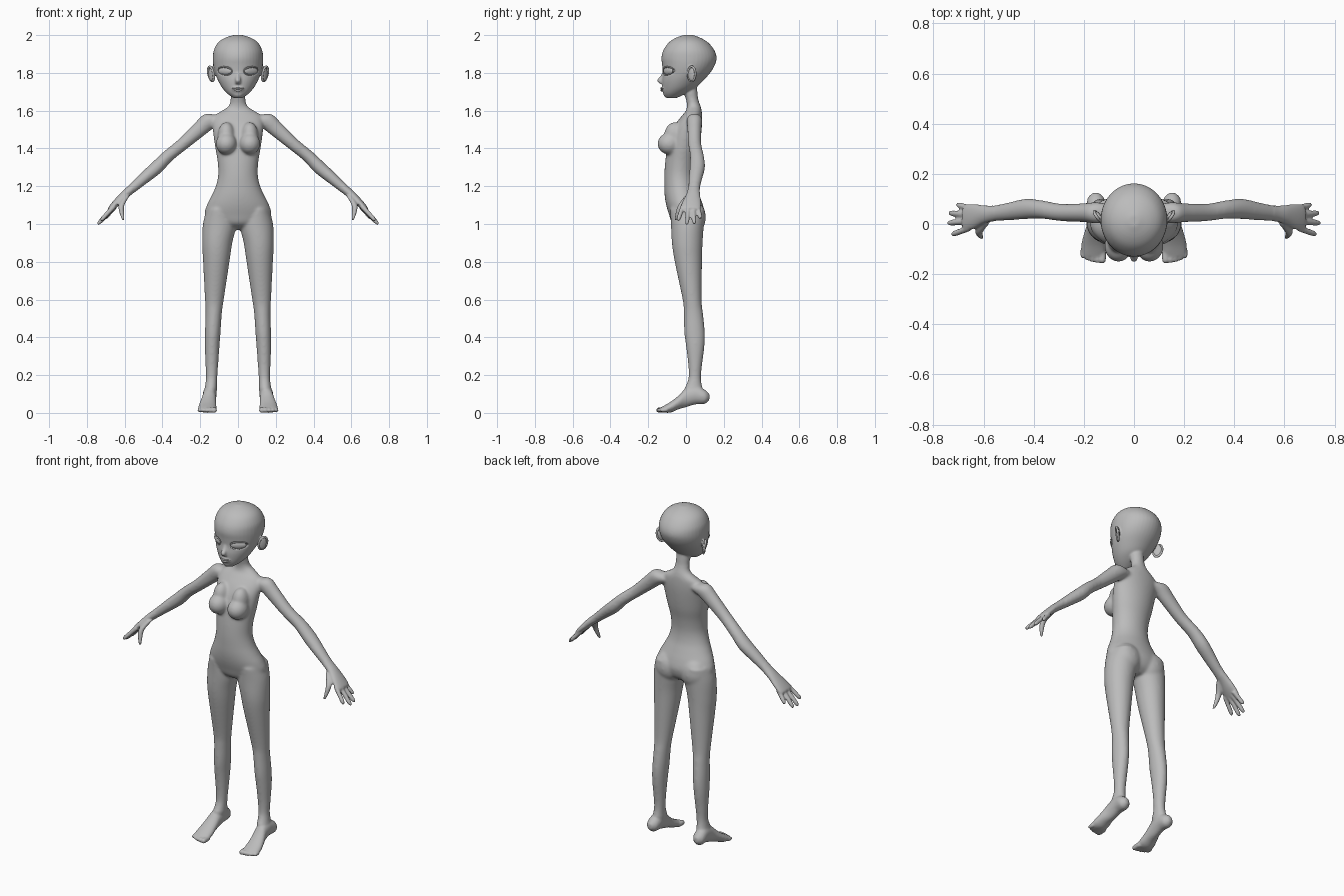
import bpy, bmesh, math
from mathutils import Vector, Matrix
from mathutils.bvhtree import BVHTree

cube = bpy.data.objects.get("Cube")
if cube:
    bpy.data.objects.remove(cube, do_unlink=True)

grey = bpy.data.materials.new("plain_grey")
grey.use_nodes = True
GREY = (0.5, 0.5, 0.5, 1)
grey.diffuse_color = GREY
for n in grey.node_tree.nodes:
    if n.type == 'BSDF_PRINCIPLED':
        n.inputs["Base Color"].default_value = GREY

X, Y, Z = Vector((1, 0, 0)), Vector((0, 1, 0)), Vector((0, 0, 1))
ARM_UP = Vector((0.68, 0, 0.73))


def smooth_sections(secs, steps=4):
    """Catmull-Rom interpolation of section tuples."""
    out = []
    for i in range(len(secs) - 1):
        p0, p1 = secs[max(i - 1, 0)], secs[i]
        p2, p3 = secs[i + 1], secs[min(i + 2, len(secs) - 1)]
        for k in range(steps):
            t = k / steps
            out.append([b + 0.5 * t * (c - a + t * (2*a - 5*b + 4*c - d + t * (3*(b - c) + d - a)))
                        for a, b, c, d in zip(p0, p1, p2, p3)])
    return out + [list(secs[-1])]


def loft(bm, secs, u, v, sides=28):
    """Closed skin over ellipses (x, y, z, radius along u, radius along v)."""
    rings = []
    for x, y, z, a, b in smooth_sections(secs):
        rings.append([bm.verts.new(Vector((x, y, z)) + u * a * math.cos(w) + v * b * math.sin(w))
                      for w in (2 * math.pi * k / sides for k in range(sides))])
    for r, s in zip(rings, rings[1:]):
        for k in range(sides):
            j = (k + 1) % sides
            bm.faces.new((r[k], r[j], s[j], s[k]))
    bm.faces.new(rings[0])
    bm.faces.new(rings[-1])


def blob(bm, centre, radii, turn=0.0):
    m = Matrix.Translation(centre) @ Matrix.Rotation(turn, 4, 'Z') @ Matrix.Diagonal((*radii, 1))
    bmesh.ops.create_uvsphere(bm, u_segments=28, v_segments=16, radius=1, matrix=m)


def make_object(name, bm):
    bmesh.ops.recalc_face_normals(bm, faces=bm.faces)
    me = bpy.data.meshes.new(name)
    bm.to_mesh(me)
    bm.free()
    ob = bpy.data.objects.new(name, me)
    bpy.context.collection.objects.link(ob)
    me.materials.append(grey)
    me.shade_smooth()
    return ob


def apply_modifier(ob, mod):
    bpy.context.view_layer.objects.active = ob
    bpy.ops.object.modifier_apply(modifier=mod.name)


bm = bmesh.new()

# Left leg: z, inner x, outer x, front y, back y
leg = [(1.08, .04, .165, -.085, .1), (1.0, .01, .186, -.08, .095), (.9, .03, .19, -.075, .088),
       (.8, .045, .185, -.06, .085), (.6, .075, .175, -.018, .083), (.53, .085, .172, -.012, .09),
       (.43, .092, .175, -.01, .1), (.35, .098, .176, 0, .098), (.25, .105, .172, .012, .085),
       (.18, .11, .17, .012, .08), (.12, .112, .178, -.01, .09), (.08, .118, .18, 0, .1)]
loft(bm, [((i + o) / 2, (f + b) / 2, z, (o - i) / 2, (b - f) / 2) for z, i, o, f, b in leg], X, Y)

# Left foot with raised heel, and toes
loft(bm, [(.152, .124, .085, .012, .015), (.152, .1, .085, .034, .037), (.15, .05, .095, .036, .05),
          (.152, 0, .08, .036, .05), (.158, -.04, .055, .042, .036), (.162, -.08, .031, .048, .029),
          (.163, -.115, .02, .047, .019), (.163, -.13, .017, .04, .014)], X, Z)
for k in range(5):
    x, r, tip = .126 + .0195 * k, .0145 - .001 * k, -.156 + .0012 * k * k
    loft(bm, [(x, -.1, .016, r, r), (x, tip + .012, .015, r, r),
              (x, tip, .014, r * .6, r * .6)], X, Z, 12)

# Left arm and palm: sections across the arm direction
arm = [(.09, .045, 1.555, .03, .03), (.145, .045, 1.55, .042, .045), (.2, .045, 1.505, .038, .042),
       (.29, .046, 1.425, .035, .034), (.37, .058, 1.36, .037, .033), (.43, .06, 1.3, .041, .036),
       (.5, .05, 1.24, .036, .031), (.56, .042, 1.188, .032, .025), (.6, .038, 1.155, .037, .022),
       (.64, .03, 1.115, .05, .02), (.67, .025, 1.085, .053, .016), (.68, .025, 1.075, .045, .012)]
loft(bm, arm, Y, ARM_UP)

# Left fingers and thumb: base and tip
for base, tip in [((.655, -.016, 1.095), (.727, -.042, 1.018)), ((.66, .011, 1.09), (.743, .004, .998)),
                  ((.66, .037, 1.088), (.738, .044, 1.002)), ((.65, .062, 1.093), (.707, .077, 1.028))]:
    b, t = Vector(base), Vector(tip)
    loft(bm, [(*b.lerp(t, f), r, r) for f, r in ((0, .013), (.5, .0125), (.85, .0115), (1, .006))], Y, ARM_UP, 14)
loft(bm, [(.59, .015, 1.15, .02, .018), (.617, -.025, 1.1, .017, .016),
          (.615, -.043, 1.055, .0125, .012), (.606, -.055, 1.02, .007, .007)], Y, X, 14)

# Left chest, hip and ear volumes
blob(bm, (.062, -.088, 1.425), (.056, .063, .058))
blob(bm, (.062, -.06, 1.47), (.045, .055, .07))
blob(bm, (.082, .045, 1.035), (.08, .06, .085))
blob(bm, (.14, .03, 1.795), (.01, .026, .041), math.radians(-35))

# Mirror everything so far to the right
geom = bm.verts[:] + bm.edges[:] + bm.faces[:]
copy = bmesh.ops.duplicate(bm, geom=geom)["geom"]
bmesh.ops.scale(bm, vec=(-1, 1, 1), verts=[e for e in copy if isinstance(e, bmesh.types.BMVert)])

# Torso with neck, then head: z, front y, back y, half width
torso = [(.97, -.02, .05, .05), (1.0, -.07, .085, .13), (1.05, -.09, .1, .175), (1.1, -.105, .09, .165),
         (1.15, -.113, .072, .14), (1.2, -.115, .055, .118), (1.26, -.115, .048, .105),
         (1.33, -.11, .055, .108), (1.4, -.1, .07, .12), (1.47, -.085, .08, .13), (1.53, -.055, .085, .135),
         (1.575, -.02, .085, .122), (1.6, 0, .083, .085), (1.625, .005, .077, .05),
         (1.66, 0, .065, .039), (1.7, -.012, .06, .039), (1.75, -.015, .055, .036)]
head = [(1.667, -.105, -.05, .025), (1.69, -.12, 0, .056), (1.72, -.125, .05, .083), (1.76, -.127, .092, .106),
        (1.8, -.123, .128, .122), (1.84, -.126, .152, .131), (1.88, -.13, .162, .133), (1.92, -.12, .15, .128),
        (1.96, -.092, .118, .106), (1.985, -.055, .078, .07), (2.001, -.01, .035, .02)]
for part in (torso, head):
    loft(bm, [(0, (f + b) / 2, z, w, (b - f) / 2) for z, f, b, w in part], X, Y, 40)

# Nose and chin
loft(bm, [(0, -.112, 1.81, .012, .01), (0, -.122, 1.785, .012, .012),
          (0, -.135, 1.76, .015, .018), (0, -.125, 1.742, .014, .012)], X, Y, 16)
blob(bm, (0, -.1, 1.69), (.03, .02, .02))
blob(bm, (0, -.112, 1.716), (.036, .02, .02))

# Fuse the volumes into one skin
body = make_object("body", bm)
mod = body.modifiers.new("fuse", 'REMESH')
mod.mode = 'VOXEL'
mod.voxel_size = .0055
mod.use_smooth_shade = True
apply_modifier(body, mod)

# Soften: strongly on torso and limbs, lightly on head, hands and feet
group = body.vertex_groups.new(name="soft")
group.add([v.index for v in body.data.vertices if abs(v.co.x) < .56 and .14 < v.co.z < 1.65], 1, 'REPLACE')
for name, rounds in (("soft", 22), ("", 4)):
    mod = body.modifiers.new("soften", 'SMOOTH')
    mod.iterations = rounds
    mod.vertex_group = name
    apply_modifier(body, mod)
body.data.shade_smooth()

bpy.context.view_layer.update()
skin = BVHTree.FromObject(body, bpy.context.evaluated_depsgraph_get())


def on_face(x, z, lift=0.0):
    hit = skin.ray_cast(Vector((x, -1, z)), Y)[0]
    return Vector((x, (hit.y if hit else -.1) - lift, z))


# Press in the eye sockets
for v in body.data.vertices:
    d = ((abs(v.co.x) - .069) / .042) ** 2 + ((v.co.z - 1.81) / .024) ** 2
    if v.co.y < 0 and d < 1:
        v.co.y += .011 * min(1, 2 * (1 - d))


def strand(name, points, radius, closed=False):
    """Thin rounded strip through points, tapering when open."""
    cu = bpy.data.curves.new(name, 'CURVE')
    cu.dimensions = '3D'
    cu.bevel_depth = radius
    cu.bevel_resolution = 3
    cu.use_fill_caps = True
    sp = cu.splines.new('POLY')
    sp.points.add(len(points) - 1)
    sp.use_cyclic_u = closed
    for k, (p, q) in enumerate(zip(sp.points, points)):
        p.co = (*q, 1)
        p.radius = 1 if closed else .25 + .75 * math.sin(math.pi * k / (len(points) - 1))
    ob = bpy.data.objects.new(name, cu)
    bpy.context.collection.objects.link(ob)
    cu.materials.append(grey)
    bpy.ops.object.select_all(action='DESELECT')
    ob.select_set(True)
    bpy.context.view_layer.objects.active = ob
    bpy.ops.object.convert(target='MESH')
    bpy.context.object.data.shade_smooth()


for s, side in ((1, "left"), (-1, "right")):
    # Eyeball
    bm = bmesh.new()
    mid = on_face(s * .069, 1.81)
    blob(bm, (mid.x, mid.y + .007, mid.z), (.043, .011, .02), s * math.radians(35))
    make_object(side + "_eye", bm)
    # Eyelids
    def lid(a0, a1):
        angles = [math.radians(a0 + (a1 - a0) * k / 24) for k in range(25)]
        return [on_face(s * (.069 + .038 * math.cos(w)), 1.81 + .004 * math.cos(w) + .021 * math.sin(w), .0005)
                for w in angles]
    strand(side + "_upper_eyelid", lid(-10, 190), .0042)
    strand(side + "_lower_eyelid", lid(180, 360), .0025)
    # Ear rim
    turn = Matrix.Rotation(math.radians(-35), 3, 'Z')
    rim = []
    for k in range(32):
        w = 2 * math.pi * k / 32
        p = Vector((.143, .03, 1.795)) + turn @ Vector((0, .024 * math.cos(w), .038 * math.sin(w)))
        rim.append(Vector((s * (p.x + .007 * math.sin(w)), p.y, p.z)))
    strand(side + "_ear_rim", rim, .006, True)

# Lips
xs = [-.033 + .066 * k / 20 for k in range(21)]
strand("upper_lip", [on_face(x, 1.719 - .002 * math.cos(x * 95)) for x in xs], .005)
strand("lower_lip", [on_face(x, 1.719 - .012 * math.cos(x * 47)) for x in xs], .0055)
